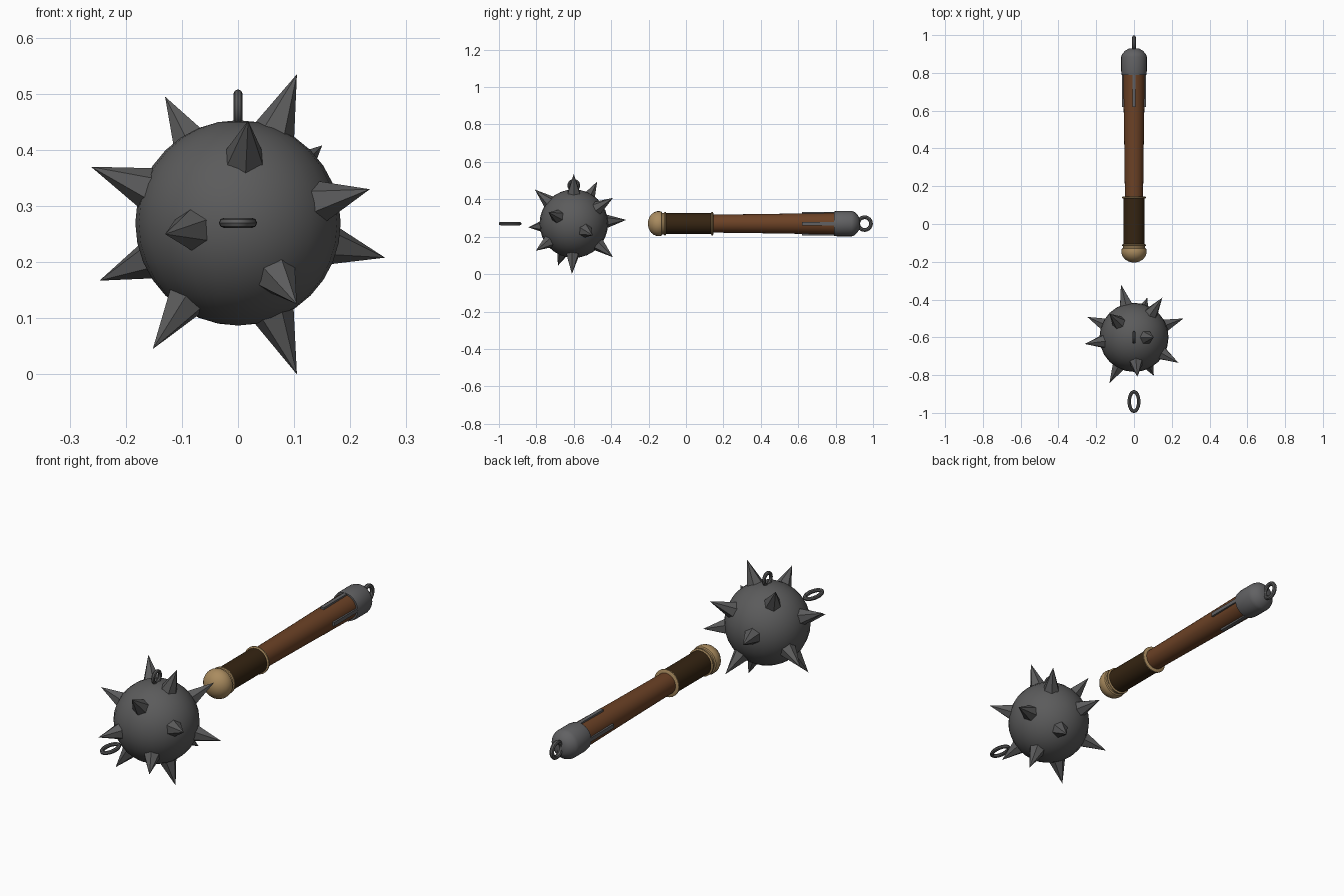
import bpy, bmesh, math
from mathutils import Vector, Matrix

if "Cube" in bpy.data.objects:
    bpy.data.objects.remove(bpy.data.objects["Cube"])

H = 0.27                              # height of the handle axis and ball centre
BALL = Vector((0, -0.6, H))


def material(name, rgb):
    m = bpy.data.materials.new(name)
    m.diffuse_color = (*rgb, 1)
    m.use_nodes = True
    m.node_tree.nodes["Principled BSDF"].inputs["Base Color"].default_value = m.diffuse_color
    return m


iron = material("dark_iron", (0.105, 0.105, 0.106))
steel = material("cap_steel", (0.12, 0.12, 0.125))
wood = material("brown_wood", (0.15, 0.054, 0.019))
leather = material("dark_leather", (0.036, 0.018, 0.006))
brass = material("dull_brass", (0.40, 0.26, 0.115))


def finish(name, bm, mat, smooth=True):
    bmesh.ops.recalc_face_normals(bm, faces=bm.faces)
    me = bpy.data.meshes.new(name)
    bm.to_mesh(me)
    bm.free()
    me.materials.append(mat)
    ob = bpy.data.objects.new(name, me)
    bpy.context.collection.objects.link(ob)
    if smooth:
        bpy.ops.object.select_all(action='DESELECT')
        ob.select_set(True)
        bpy.context.view_layer.objects.active = ob
        bpy.ops.object.shade_smooth_by_angle(angle=math.radians(35))
    return ob


def lathe(name, profile, mat, n=24):
    """Turn (y, radius) points around the handle axis and close both ends."""
    bm = bmesh.new()
    loops = [[bm.verts.new((r * math.cos(2 * math.pi * i / n), y,
                            H + r * math.sin(2 * math.pi * i / n))) for i in range(n)]
             for y, r in profile]
    for a, b in zip(loops, loops[1:]):
        for i in range(n):
            bm.faces.new((a[i], a[(i + 1) % n], b[(i + 1) % n], b[i]))
    bm.faces.new(loops[0])
    bm.faces.new(loops[-1])
    return finish(name, bm, mat)


def ring(name, centre, rx, ry, wire, mat, upright):
    """Oval ring in the xy plane, or stood up in the yz plane."""
    n, k = 24, 8
    bm = bmesh.new()
    grid = []
    for i in range(n):
        a = 2 * math.pi * i / n
        out = Vector((math.cos(a) / rx, math.sin(a) / ry, 0)).normalized()
        c = Vector((rx * math.cos(a), ry * math.sin(a), 0))
        row = []
        for j in range(k):
            b = 2 * math.pi * j / k
            p = c + out * wire * math.cos(b) + Vector((0, 0, wire * math.sin(b)))
            if upright:
                p = Vector((p.z, p.y, p.x))
            row.append(bm.verts.new(p + Vector(centre)))
        grid.append(row)
    for i in range(n):
        for j in range(k):
            i2, j2 = (i + 1) % n, (j + 1) % k
            bm.faces.new((grid[i][j], grid[i2][j], grid[i2][j2], grid[i][j2]))
    return finish(name, bm, mat)


# Spiked ball
bm = bmesh.new()
bmesh.ops.create_uvsphere(bm, u_segments=24, v_segments=16, radius=0.183,
                          matrix=Matrix.Translation(BALL))
finish("ball", bm, iron)

# Spike tips relative to the ball centre
tips = [(0.105, 0, 0.265), (-0.13, 0.125, 0.225), (-0.262, -0.035, 0.10),
        (-0.247, 0.108, -0.103), (-0.152, -0.085, -0.225), (0.105, -0.01, -0.27),
        (0.262, 0.10, -0.062), (0.235, -0.135, 0.06), (0.15, 0.21, 0.138),
        (0.018, -0.208, 0.182), (-0.13, -0.243, -0.02), (0.105, -0.203, -0.145),
        (-0.069, 0.28, 0.02), (0.07, 0.21, -0.18)]
bm = bmesh.new()
for t in tips:
    t = Vector(t)
    d = t.normalized()
    base = 0.155
    depth = t.length - base
    m = (Matrix.Translation(BALL + d * (base + depth / 2))
         @ d.to_track_quat('Z', 'Y').to_matrix().to_4x4())
    bmesh.ops.create_cone(bm, cap_ends=True, segments=6, radius1=0.045,
                          radius2=0.0, depth=depth, matrix=m)
bmesh.ops.remove_doubles(bm, verts=bm.verts, dist=0.0005)
finish("spikes", bm, iron, smooth=False)

# Rings: on the ball, loose chain link, on the handle end
ring("ball_ring", (0, -0.6, 0.474), 0.026, 0.026, 0.008, iron, True)
ring("chain_link", (0, -0.94, H), 0.025, 0.052, 0.009, iron, False)
ring("handle_ring", (0, 0.955, H), 0.034, 0.034, 0.010, iron, True)

# Handle
lathe("shaft", [(-0.12, 0.046), (0.14, 0.048), (0.45, 0.052), (0.82, 0.058)], wood)
lathe("grip", [(-0.12, 0.056), (0.14, 0.056)], leather)
for name, y in (("lower_grip_band", -0.112), ("upper_grip_band", 0.14)):
    lathe(name, [(y - 0.006, 0.057), (y - 0.003, 0.063),
                 (y + 0.003, 0.063), (y + 0.006, 0.057)], brass)
lathe("pommel", [(-0.203, 0.012), (-0.198, 0.030), (-0.187, 0.048), (-0.172, 0.060),
                 (-0.157, 0.066), (-0.142, 0.067), (-0.130, 0.064),
                 (-0.127, 0.058), (-0.115, 0.058)], brass)

# Steel cap and its four straps
lathe("end_cap", [(0.79, 0.056), (0.79, 0.065), (0.81, 0.068), (0.885, 0.068),
                  (0.90, 0.063), (0.918, 0.046), (0.928, 0.028)], steel)
bm = bmesh.new()
for i in range(4):
    m = (Matrix.Translation((0, 0.71, H)) @ Matrix.Rotation(i * math.pi / 2, 4, 'Y')
         @ Matrix.Translation((0, 0, 0.056)) @ Matrix.Diagonal((0.018, 0.18, 0.014, 1)))
    bmesh.ops.create_cube(bm, size=1, matrix=m)
finish("cap_straps", bm, steel, smooth=False)
